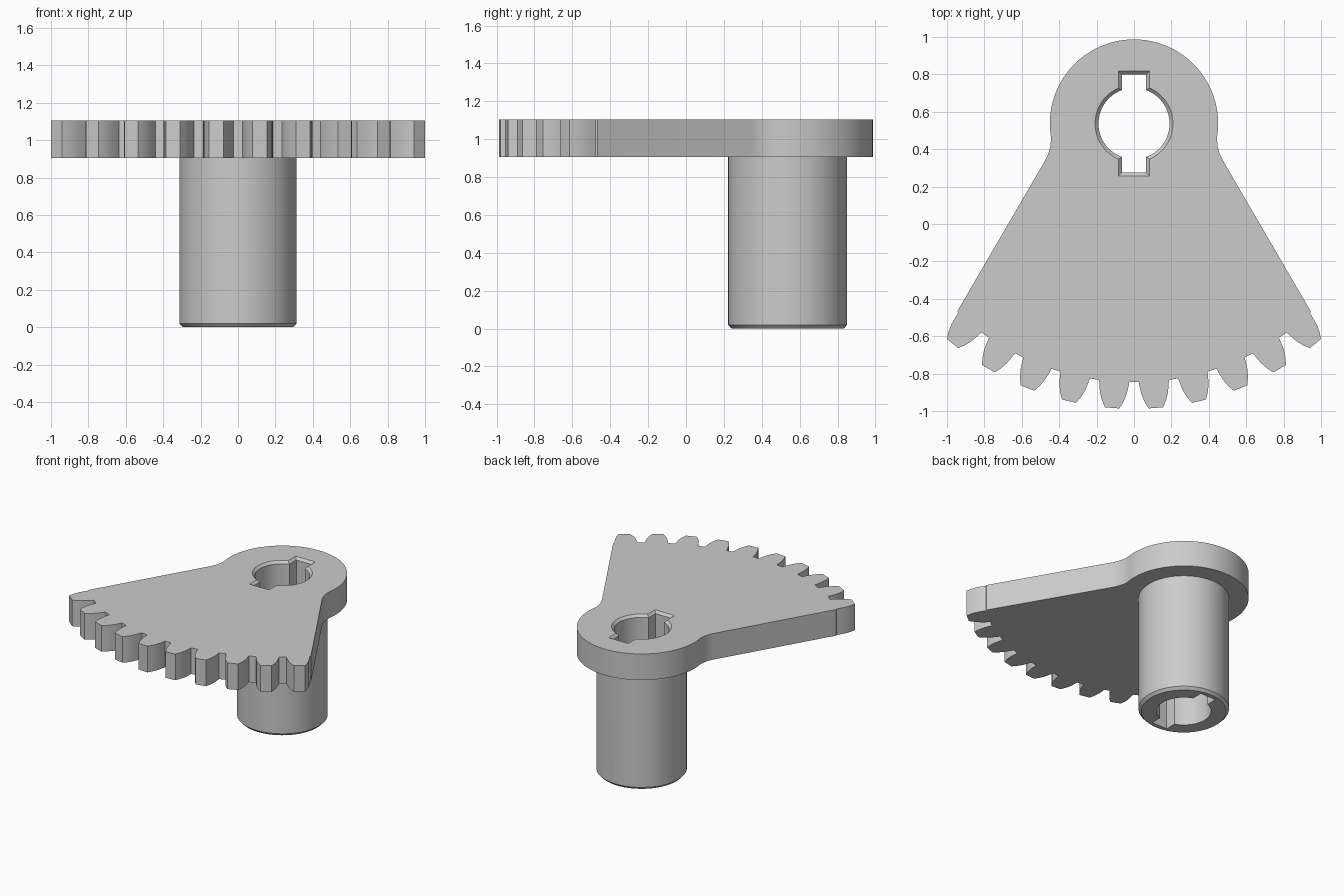
import bpy, bmesh
from math import sin, cos, radians, asin, pi

cube = bpy.data.objects.get("Cube")
if cube:
    bpy.data.objects.remove(cube, do_unlink=True)

AXIS_Y = 0.537                   # pivot axis of the sector
PLATE_LOW, PLATE_TOP = 0.905, 1.105
CHAMFER = 0.018

grey = bpy.data.materials.new("steel grey")
grey.use_nodes = True
grey.diffuse_color = (0.6, 0.6, 0.6, 1)
grey.node_tree.nodes["Principled BSDF"].inputs["Base Color"].default_value = (0.6, 0.6, 0.6, 1)


def loft(name, sections):
    """Closed solid through matching outlines, given as (z, points)."""
    bm = bmesh.new()
    rings = [[bm.verts.new((x, y, z)) for x, y in pts] for z, pts in sections]
    for low, high in zip(rings, rings[1:]):
        for i in range(len(low)):
            j = (i + 1) % len(low)
            bm.faces.new((low[i], low[j], high[j], high[i]))
    bm.faces.new(rings[0][::-1])
    bm.faces.new(rings[-1])
    mesh = bpy.data.meshes.new(name)
    bm.to_mesh(mesh)
    bm.free()
    mesh.materials.append(grey)
    obj = bpy.data.objects.new(name, mesh)
    bpy.context.collection.objects.link(obj)
    return obj


def arc(radius, start, end, steps):
    angles = [start + (end - start) * i / steps for i in range(steps + 1)]
    return [(radius * cos(a), AXIS_Y + radius * sin(a)) for a in angles]


def polar(radius, degrees):
    a = radians(degrees)
    return radius * sin(a), AXIS_Y - radius * cos(a)


def sector_outline():
    # Tooth flank as (radius, half angle in degrees)
    flank = [(1.383, 3.35), (1.41, 3.15), (1.45, 2.8), (1.49, 2.2), (1.525, 1.45)]
    pitch = 360 / 41
    pts = []
    for k in range(10):
        middle = (k - 4.5) * pitch
        pts += [polar(r, middle - h) for r, h in flank]
        pts += [polar(r, middle + h) for r, h in reversed(flank)]
    # Straight side, then the hollow blend into the round head
    side = [(0.945, -0.467), (0.475, 0.34), (0.458, 0.375), (0.447, 0.415)]
    pts += side
    pts += arc(0.45, radians(-10), radians(190), 56)
    pts += [(-x, y) for x, y in reversed(side)]
    return pts


def bore_outline(grow):
    radius, half, reach = 0.19 + grow, 0.065 + grow, 0.262 + grow
    a = asin(half / radius)
    pts = arc(radius, a - pi / 2, pi / 2 - a, 28)
    pts += [(half, AXIS_Y + reach), (-half, AXIS_Y + reach)]
    pts += arc(radius, pi / 2 + a, 3 * pi / 2 - a, 28)
    pts += [(-half, AXIS_Y - reach), (half, AXIS_Y - reach)]
    return pts


def circle(radius):
    return arc(radius, 0, 2 * pi, 64)[:-1]


def combine(target, tool, operation):
    mod = target.modifiers.new(operation.lower(), 'BOOLEAN')
    mod.operation, mod.object, mod.solver = operation, tool, 'EXACT'
    bpy.ops.object.select_all(action='DESELECT')
    target.select_set(True)
    bpy.context.view_layer.objects.active = target
    bpy.ops.object.modifier_apply(modifier=mod.name)
    bpy.data.objects.remove(tool, do_unlink=True)


# Toothed plate and the barrel below it
outline = sector_outline()
gear = loft("toothed_sector_with_barrel", [(PLATE_LOW, outline), (PLATE_TOP, outline)])
barrel = loft("barrel", [(0, circle(0.295)), (0.02, circle(0.314)), (1.0, circle(0.314))])
combine(gear, barrel, 'UNION')

# Bore with two keyways, chamfered at the top
bore = loft("bore_cutter", [(-0.1, bore_outline(0)),
                            (PLATE_TOP - CHAMFER, bore_outline(0)),
                            (PLATE_TOP + CHAMFER, bore_outline(2 * CHAMFER))])
bore.hide_render = True
combine(gear, bore, 'DIFFERENCE')

gear.select_set(True)
bpy.context.view_layer.objects.active = gear
bpy.ops.object.shade_smooth_by_angle(angle=radians(20))
